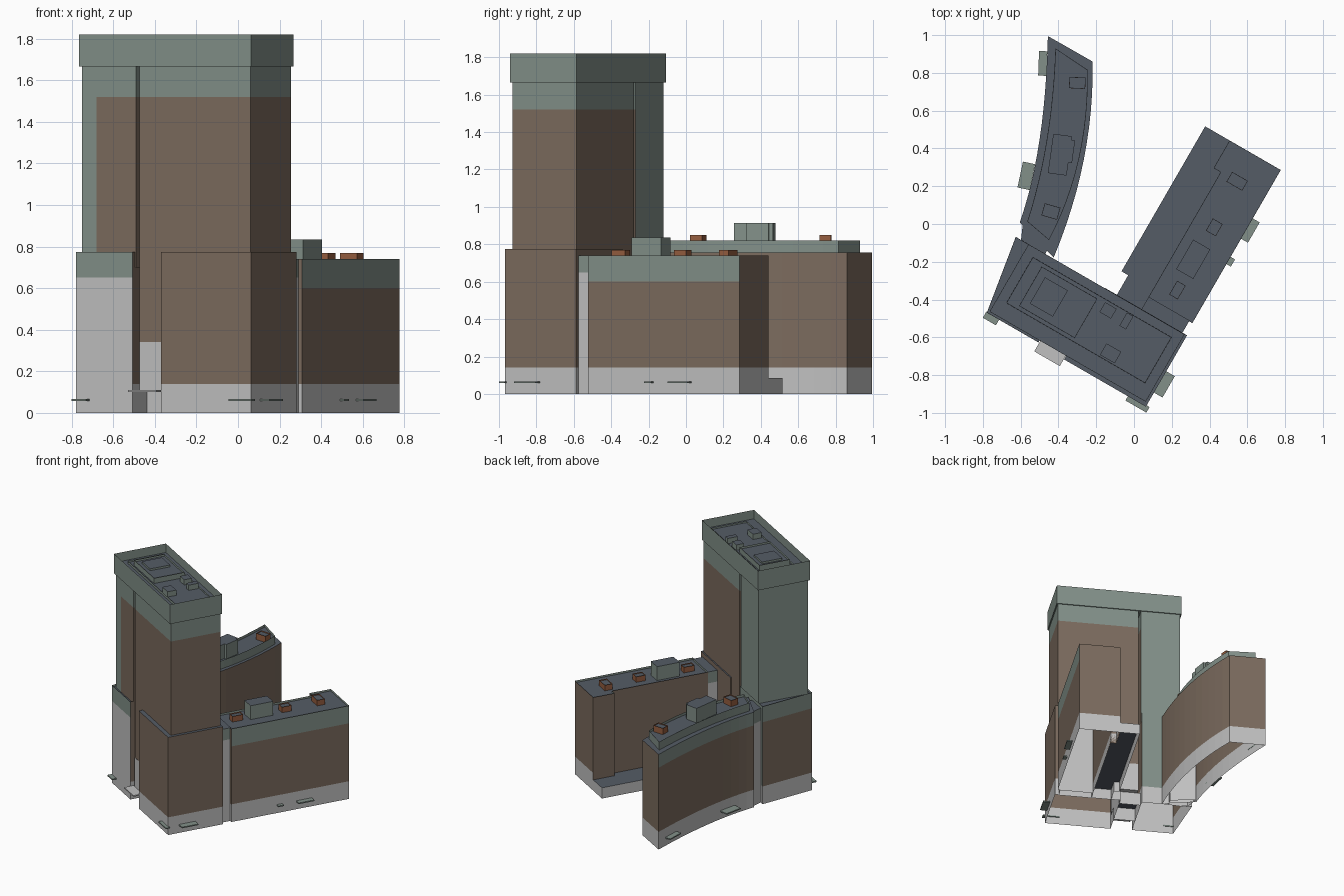
import bpy
import bmesh
from math import cos, sin, radians

cube = bpy.data.objects.get("Cube")
if cube:
    bpy.data.objects.remove(cube, do_unlink=True)

# Materials
NAMES = ["concrete", "brick", "green_panel", "slate_roof", "copper"]
COLOURS = [(0.53, 0.53, 0.53), (0.2, 0.148, 0.112), (0.225, 0.28, 0.25),
           (0.09, 0.107, 0.133), (0.3, 0.11, 0.05)]
MATS = []
for label, rgb in zip(NAMES, COLOURS):
    m = bpy.data.materials.new(label)
    m.use_nodes = True
    m.diffuse_color = (*rgb, 1)
    m.node_tree.nodes["Principled BSDF"].inputs["Base Color"].default_value = (*rgb, 1)
    MATS.append(m)
GREY, BRICK, GREEN, SLATE, COPPER = range(5)

TILT = radians(-30)


def turn(p, a=TILT):
    return (p[0] * cos(a) - p[1] * sin(a), p[0] * sin(a) + p[1] * cos(a))


def rect(u0, u1, v0, v1):
    return [(u0, v0), (u1, v0), (u1, v1), (u0, v1)]


def prism(name, pts, z0, bands, special=None, roof=SLATE, parapet=0.0,
          rim=0.008, tilt=TILT, floor=False):
    """Walls split into (top height, material) bands; special overrides single edges."""
    special = special or {}
    bm = bmesh.new()
    ring = [turn(p, tilt) for p in pts]
    top = bands[-1][0]

    def face(corners, mat):
        f = bm.faces.new([bm.verts.new(c) for c in corners])
        f.material_index = mat
        return f

    for i, a in enumerate(ring):
        b = ring[(i + 1) % len(ring)]
        low = z0
        for high, mat in special.get(i, bands):
            face([(*a, low), (*b, low), (*b, high), (*a, high)], mat)
            low = high
    cap = face([(*p, top) for p in ring], roof)
    if floor:
        face([(*p, z0) for p in reversed(ring)], bands[0][1])
    if parapet:
        wall = bands[-1][1]
        for thick, depth in ((rim, 0), (0.001, -parapet)):
            new = bmesh.ops.inset_individual(bm, faces=[cap], thickness=thick, depth=depth)
            for f in new["faces"]:
                if f is not cap:
                    f.material_index = wall
        cap.material_index = roof
    bmesh.ops.remove_doubles(bm, verts=bm.verts, dist=0.0001)
    mesh = bpy.data.meshes.new(name)
    bm.to_mesh(mesh)
    bm.free()
    for m in MATS:
        mesh.materials.append(m)
    ob = bpy.data.objects.new(name, mesh)
    bpy.context.collection.objects.link(ob)
    return ob


def box(name, u, v, hu, hv, z0, z1, mat, tilt=TILT, roof=SLATE):
    return prism(name, rect(u - hu, u + hu, v - hv, v + hv), z0, [(z1, mat)],
                 roof=roof, tilt=tilt, floor=True)


# Tower shaft: two masses with a narrow slot between them
CROWN_Z = 1.665
brick_up = [(1.52, BRICK), (CROWN_Z, GREEN)]
panel = [(CROWN_Z, GREEN)]
prism("tower_shaft_right", rect(-0.10, 0.515, -0.773, -0.38), 0.335, brick_up)
prism("tower_shaft_left",
      [(-0.42, -0.773), (-0.339, -0.773), (-0.12, -0.773), (-0.12, -0.38), (-0.42, -0.38)],
      0.7, panel, {1: brick_up, 2: brick_up})

# Tower crown with parapet and roof plant
prism("tower_crown", rect(-0.43, 0.524, -0.784, -0.372), CROWN_Z, [(1.82, GREEN)],
      parapet=0.07, floor=True)
prism("crown_plinth", rect(-0.376, 0.472, -0.70, -0.42), 1.74, [(1.77, GREEN)], parapet=0.012)
prism("plant_room", rect(-0.31, 0.03, -0.68, -0.44), 1.75, [(1.80, GREEN)], parapet=0.015)
box("plant_hatch", -0.197, -0.56, 0.07, 0.08, 1.77, 1.80, GREEN)
for i, (u, v, hu, hv) in enumerate([(0.11, -0.465, 0.035, 0.03),
                                    (0.222, -0.465, 0.02, 0.04),
                                    (0.235, -0.655, 0.045, 0.035)]):
    box(f"crown_vent_{i + 1}", u, v, hu, hv, 1.75, 1.80, GREEN)

# Tower podium
brick_low = [(0.14, GREY), (0.775, BRICK)]
prism("podium_right", rect(0.038, 0.538, -0.806, -0.37), 0, brick_low)
banded = [(0.14, GREY), (0.65, BRICK), (0.775, GREEN)]
prism("podium_left", [(-0.44, -0.796), (-0.125, -0.796), (-0.125, -0.372), (-0.508, -0.372)],
      0, banded, {0: [(0.65, GREY), (0.775, GREEN)], 1: brick_low,
                  2: [(0.14, GREY), (0.775, GREEN)]}, parapet=0.015)

# Entrance recess
prism("entrance_block", rect(-0.10, 0.04, -0.774, -0.381), 0.105, [(0.34, GREY)], floor=True)
prism("entrance_wall", rect(-0.125, 0.04, -0.66, -0.42), 0, [(0.105, GREY)])

# Straight wing, its low terrace and its link to the tower
end_wall = [(0.14, GREY), (0.74, BRICK)]
inner_wall = [(0.74, BRICK)]
prism("straight_wing",
      [(0.26, -0.30), (0.53, -0.30), (0.53, 0.636), (0.217, 0.636), (0.217, 0.467), (0.26, 0.467)],
      0, [(0.14, GREY), (0.60, BRICK), (0.74, GREEN)],
      {0: end_wall, 2: end_wall, 3: inner_wall, 4: inner_wall, 5: inner_wall}, parapet=0.015)
prism("straight_wing_link", rect(0.26, 0.51, -0.375, -0.295), 0, [(0.65, GREY), (0.74, GREEN)])
prism("low_terrace",
      [(0.109, -0.372), (0.26, -0.372), (0.26, 0.467), (0.217, 0.467), (0.217, 0.636),
       (0.068, 0.636), (0.068, -0.25), (0.109, -0.25)], 0, [(0.085, GREY)])
box("straight_plant_room", 0.365, -0.005, 0.052, 0.09, 0.72, 0.835, GREEN)
for i, (u, v, hu, hv) in enumerate([(0.36, 0.469, 0.048, 0.03), (0.377, 0.197, 0.03, 0.037),
                                    (0.374, -0.188, 0.026, 0.042)]):
    prism(f"straight_vent_{i + 1}", rect(u - hu, u + hu, v - hv, v + hv), 0.72,
          [(0.77, COPPER)], parapet=0.008, rim=0.01)


# Curved wing
def arc(a, b, c, n=12):
    """Quadratic curve passing through three points."""
    out = []
    for i in range(n + 1):
        t = i / n
        w = ((1 - t) * (1 - 2 * t), 4 * t * (1 - t), t * (2 * t - 1))
        out.append(tuple(w[0] * a[k] + w[1] * b[k] + w[2] * c[k] for k in (0, 1)))
    return out


def curved(name, inner, outer, z0, bands, outer_bands=None, **kw):
    ins, outs = arc(*inner), arc(*outer)
    n = len(ins)
    special = {i: outer_bands for i in range(n, 2 * n - 1)} if outer_bands else None
    return prism(name, ins + outs[::-1], z0, bands, special, tilt=0, **kw)


curved("curved_wing", [(-0.425, -0.177), (-0.266, 0.34), (-0.219, 0.86)],
       [(-0.605, 0.008), (-0.50, 0.446), (-0.456, 0.995)], 0,
       [(0.14, GREY), (0.755, BRICK)], [(0.14, GREY), (0.65, BRICK), (0.755, GREEN)])
curved("curved_roof_storey", [(-0.45, -0.085), (-0.292, 0.34), (-0.245, 0.815)],
       [(-0.565, 0.013), (-0.462, 0.446), (-0.416, 0.93)], 0.74, [(0.82, GREEN)], parapet=0.02)
prism("curved_wing_link", [(-0.60, -0.10), (-0.47, -0.16), (-0.44, -0.10), (-0.585, 0.03)],
      0, [(0.65, GREY), (0.75, GREEN)], tilt=0)


def wing_box(name, x, y, hx, hy, z1, mat, angle):
    ob = prism(name, rect(-hx, hx, -hy, hy), 0.79, [(z1, mat)], tilt=radians(angle),
               parapet=0.008 if mat == COPPER else 0)
    ob.location = (x, y, 0)


wing_box("curved_plant_room", -0.392, 0.367, 0.05, 0.105, 0.915, GREEN, -8)
wing_box("curved_plant_annex", -0.335, 0.385, 0.015, 0.06, 0.915, GREEN, -8)
wing_box("curved_vent_north", -0.30, 0.747, 0.043, 0.03, 0.85, COPPER, -3)
wing_box("curved_vent_south", -0.44, 0.066, 0.043, 0.033, 0.85, COPPER, -16)

# Thin canopies over the doors
for i, (u, v, hu, hv) in enumerate([(0.492, -0.815, 0.064, 0.017), (0.56, -0.655, 0.03, 0.065),
                                    (-0.405, -0.81, 0.04, 0.02), (0.55, 0.278, 0.022, 0.062),
                                    (0.54, 0.083, 0.017, 0.022)]):
    box(f"canopy_{i + 1}", u, v, hu, hv, 0.058, 0.067, GREEN, roof=GREEN)
box("entrance_canopy", -0.042, -0.81, 0.078, 0.038, 0.1, 0.109, GREY, roof=GREY)
for name, x, y, hx, hy, a in [("canopy_north", -0.483, 0.85, 0.022, 0.065, -2),
                              ("canopy_west", -0.57, 0.255, 0.033, 0.07, -12)]:
    ob = box(name, 0, 0, hx, hy, 0.058, 0.067, GREEN, tilt=radians(a), roof=GREEN)
    ob.location = (x, y, 0)
